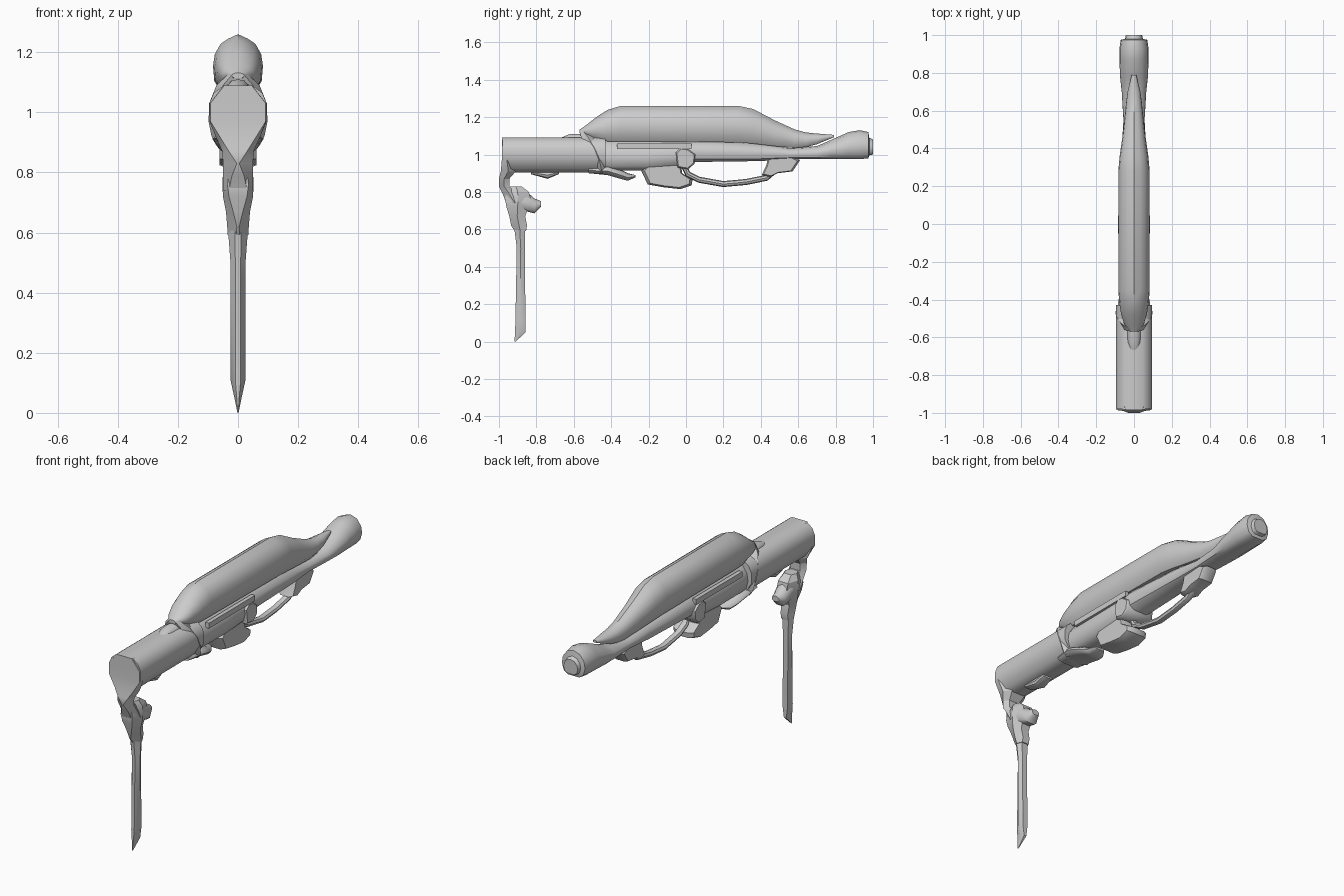
import bpy, bmesh
from mathutils import Vector


def finish(name, bm, angle=0.7):
    bmesh.ops.recalc_face_normals(bm, faces=bm.faces)
    me = bpy.data.meshes.new(name)
    bm.to_mesh(me)
    bm.free()
    ob = bpy.data.objects.new(name, me)
    bpy.context.collection.objects.link(ob)
    bpy.ops.object.select_all(action='DESELECT')
    bpy.context.view_layer.objects.active = ob
    ob.select_set(True)
    bpy.ops.object.shade_smooth_by_angle(angle=angle)
    return ob


def skin(name, rings, angle=0.7):
    bm = bmesh.new()
    vs = [[bm.verts.new(p) for p in r] for r in rings]
    n = len(vs[0])
    for a, b in zip(vs, vs[1:]):
        for i in range(n):
            j = (i + 1) % n
            bm.faces.new((a[i], a[j], b[j], b[i]))
    bm.faces.new(vs[0])
    bm.faces.new(vs[-1][::-1])
    return finish(name, bm, angle)


def mirrored(half):
    return half + [(-x, t) for x, t in reversed(half) if x > 0]


def loft_y(name, half, stations, angle=0.7):
    # stations: y, bottom z, top z, half width
    sec = mirrored(half)
    return skin(name, [[(x * w, y, lo + t * (hi - lo)) for x, t in sec]
                       for y, lo, hi, w in stations], angle)


def loft_z(name, stations, angle=0.7):
    # stations: z, front y, back y, front half width, middle half width
    rings = []
    for z, f, b, wf, w in stations:
        sec = mirrored([(wf, f), (w, f + 0.5 * (b - f)), (w * 0.6, b)])
        rings.append([(x, y, z) for x, y in sec])
    return skin(name, rings, angle)


def slab(name, outline, w, edge=0.6):
    # side outline (y, z), thinned toward its outer faces
    cy = sum(p[0] for p in outline) / len(outline)
    cz = sum(p[1] for p in outline) / len(outline)
    rings = []
    for x, s in ((-w, 0.88), (-w * edge, 1), (w * edge, 1), (w, 0.88)):
        rings.append([(x, cy + (y - cy) * s, cz + (z - cz) * s) for y, z in outline])
    return skin(name, rings)


def tube(name, path, rx, rz):
    # swept rod in the x = 0 plane
    import math
    pts = [Vector((0, y, z)) for y, z in path]
    rings = []
    for i, p in enumerate(pts):
        t = (pts[min(i + 1, len(pts) - 1)] - pts[max(i - 1, 0)]).normalized()
        n = t.cross(Vector((1, 0, 0)))
        rings.append([p + Vector((rx * math.cos(k * math.pi / 4), 0, 0))
                      + n * rz * math.sin(k * math.pi / 4) for k in range(8)])
    return skin(name, rings)


ROUND = [(0, 1), (0.55, 0.91), (0.92, 0.66), (1, 0.4), (0.85, 0.13), (0.5, 0)]
BARREL = [(0.5, 1), (0.85, 0.86), (1, 0.68), (1, 0.38), (0.68, 0.1), (0.35, 0)]
TANK = [(0, 1), (0.4, 0.92), (0.7, 0.83), (0.93, 0.65), (1, 0.45), (0.95, 0.2), (0.65, 0)]

# front barrel
loft_y("front_barrel", BARREL, [(-0.98, 0.905, 1.09, 0.095), (-0.43, 0.905, 1.09, 0.095)])
loft_y("barrel_top_ridge", ROUND, [(-0.68, 1.07, 1.085, 0.02), (-0.62, 1.06, 1.11, 0.035),
                                   (-0.5, 1.06, 1.11, 0.04)])
loft_y("barrel_underside_lug", ROUND, [(-0.83, 0.895, 0.92, 0.03), (-0.74, 0.87, 0.92, 0.035),
                                       (-0.68, 0.895, 0.92, 0.03)])

# front plate, neck and blade mount
loft_z("front_neck", [(1.09, -0.985, -0.95, 0.045, 0.05), (1.03, -0.985, -0.95, 0.092, 0.095),
                      (0.97, -0.985, -0.93, 0.092, 0.095), (0.91, -0.99, -0.91, 0.055, 0.07),
                      (0.87, -1.0, -0.945, 0.03, 0.052), (0.83, -1.0, -0.945, 0.004, 0.05),
                      (0.79, -0.98, -0.91, 0.02, 0.05), (0.74, -0.962, -0.87, 0.03, 0.05)], 0.5)
loft_z("blade_mount", [(0.83, -0.94, -0.88, 0.02, 0.035), (0.8, -0.96, -0.84, 0.03, 0.05),
                       (0.76, -0.967, -0.83, 0.035, 0.052), (0.72, -0.96, -0.84, 0.03, 0.05),
                       (0.67, -0.945, -0.86, 0.016, 0.04), (0.62, -0.935, -0.85, 0.004, 0.036),
                       (0.59, -0.915, -0.855, 0.005, 0.034)], 0.5)
loft_y("mount_lug", ROUND, [(-0.9, 0.71, 0.81, 0.045), (-0.85, 0.695, 0.8, 0.045),
                            (-0.81, 0.685, 0.765, 0.038), (-0.775, 0.72, 0.75, 0.022)])

# hanging blade with a slanted pointed tip
loft_z("blade", [(0.62, -0.92, -0.86, 0.01, 0.034), (0.5, -0.905, -0.862, 0.009, 0.025),
                 (0.11, -0.912, -0.858, 0.009, 0.025), (0.05, -0.914, -0.858, 0.004, 0.012),
                 (0.0, -0.917, -0.91, 0.001, 0.002)])

# swept collar and the flange beneath it
loft_z("collar", [(1.125, -0.57, -0.53, 0.02, 0.035), (1.09, -0.56, -0.485, 0.05, 0.072),
                  (1.03, -0.53, -0.445, 0.06, 0.096), (0.97, -0.5, -0.425, 0.06, 0.098),
                  (0.92, -0.485, -0.42, 0.05, 0.088), (0.895, -0.48, -0.42, 0.03, 0.07)])
loft_y("lower_flange", ROUND, [(-0.52, 0.9, 0.935, 0.07), (-0.42, 0.89, 0.945, 0.085),
                               (-0.35, 0.87, 0.92, 0.072), (-0.31, 0.86, 0.9, 0.055),
                               (-0.27, 0.878, 0.89, 0.03)])

# receiver running back into the rounded butt
loft_y("receiver", ROUND, [(-0.48, 0.92, 1.07, 0.07), (-0.4, 0.915, 1.08, 0.078),
                           (-0.2, 0.915, 1.08, 0.08), (0.0, 0.93, 1.08, 0.08),
                           (0.05, 0.96, 1.08, 0.078), (0.4, 0.965, 1.06, 0.065),
                           (0.55, 0.975, 1.035, 0.056), (0.7, 0.975, 1.045, 0.065),
                           (0.78, 0.975, 1.08, 0.074), (0.87, 0.975, 1.12, 0.077),
                           (0.93, 0.975, 1.13, 0.077), (0.975, 0.98, 1.12, 0.07),
                           (0.98, 0.995, 1.09, 0.047), (1.0, 1.0, 1.08, 0.043)])
for s, side in ((1, "right"), (-1, "left")):
    bm = bmesh.new()
    bmesh.ops.create_cube(bm, size=1)
    for v in bm.verts:
        v.co = Vector((s * 0.072 + v.co.x * 0.022, -0.17 + v.co.y * 0.4, 1.045 + v.co.z * 0.03))
    finish(side + "_side_rail", bm)

# long top tank
loft_y("top_tank", TANK, [(-0.57, 1.115, 1.132, 0.02), (-0.53, 1.1, 1.16, 0.052),
                          (-0.48, 1.085, 1.2, 0.068), (-0.42, 1.07, 1.238, 0.078),
                          (-0.35, 1.07, 1.26, 0.083), (0.28, 1.065, 1.26, 0.083),
                          (0.36, 1.058, 1.243, 0.076), (0.47, 1.045, 1.185, 0.06),
                          (0.58, 1.035, 1.135, 0.048), (0.64, 1.04, 1.118, 0.042),
                          (0.7, 1.055, 1.112, 0.034), (0.79, 1.092, 1.105, 0.012)])

# trigger housing, pivot, guard and rear bracket
slab("trigger_housing", [(-0.21, 0.95), (-0.24, 0.915), (-0.205, 0.84), (-0.12, 0.825),
                         (-0.03, 0.815), (0.03, 0.835), (0.035, 0.865), (-0.02, 0.9),
                         (-0.03, 0.96), (-0.05, 1.0)], 0.062)
slab("pivot", [(-0.055, 1.01), (-0.03, 1.035), (0.01, 1.03), (0.05, 1.0), (0.045, 0.95),
               (0.01, 0.92), (-0.045, 0.93)], 0.086, 0.9)
tube("trigger_guard", [(-0.01, 0.94), (0.01, 0.895), (0.07, 0.865), (0.2, 0.842),
                       (0.32, 0.853), (0.43, 0.875), (0.47, 0.91)], 0.02, 0.016)
slab("guard_bracket", [(0.44, 0.99), (0.43, 0.945), (0.405, 0.89), (0.45, 0.88), (0.49, 0.9),
                       (0.57, 0.91), (0.61, 0.97), (0.55, 1.0)], 0.042)
